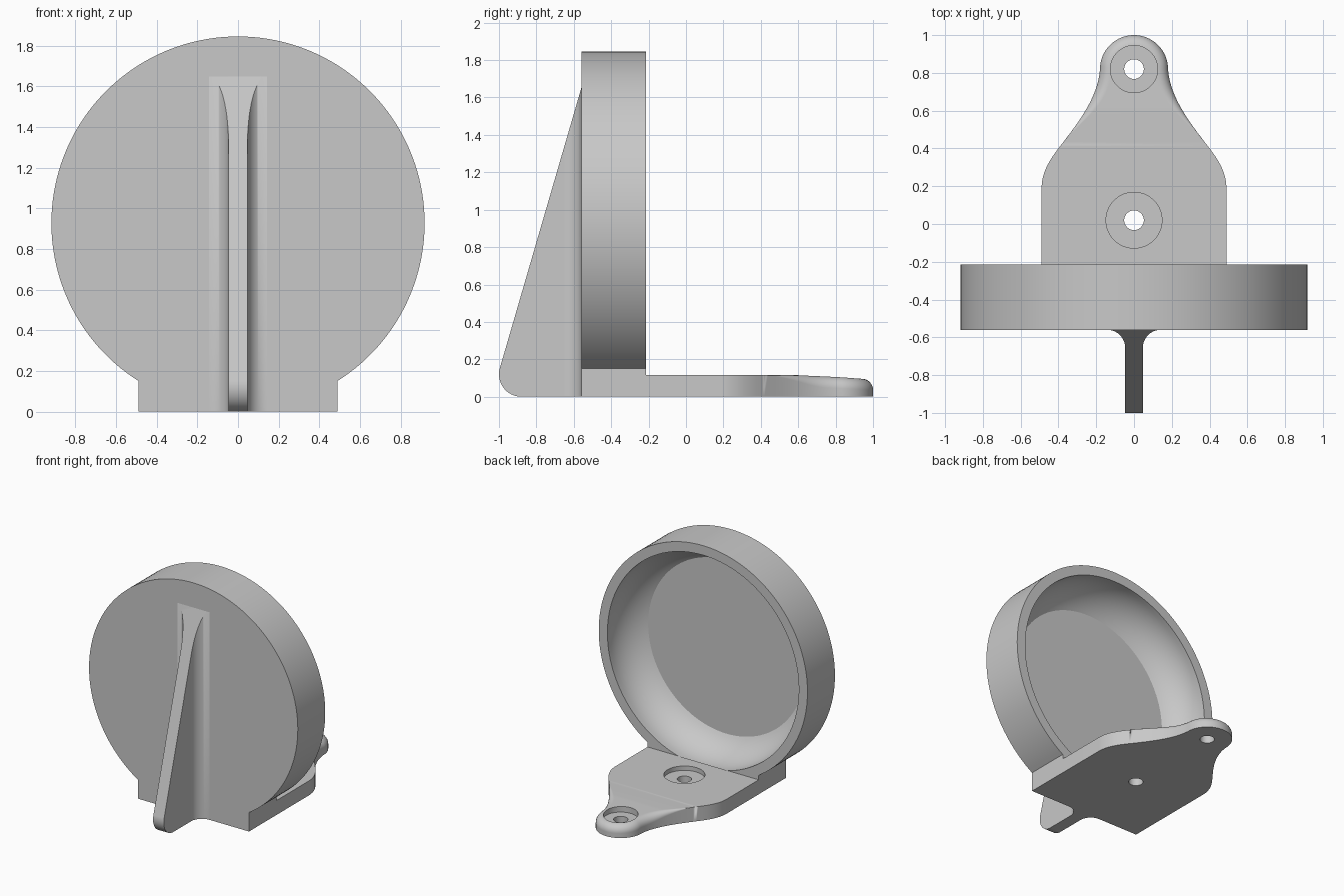
import bpy, bmesh
from math import sin, cos, pi, radians
from mathutils import Vector
from mathutils.geometry import interpolate_bezier

if "Cube" in bpy.data.objects:
    bpy.data.objects.remove(bpy.data.objects["Cube"])

GREY = (0.58, 0.58, 0.58, 1)
grey = bpy.data.materials.new("plain grey")
grey.use_nodes = True
grey.diffuse_color = GREY
grey.node_tree.nodes["Principled BSDF"].inputs["Base Color"].default_value = GREY


def finish_mesh(name, bm):
    bmesh.ops.remove_doubles(bm, verts=bm.verts, dist=1e-5)
    bmesh.ops.recalc_face_normals(bm, faces=bm.faces)
    mesh = bpy.data.meshes.new(name)
    bm.to_mesh(mesh)
    bm.free()
    mesh.materials.append(grey)
    obj = bpy.data.objects.new(name, mesh)
    bpy.context.collection.objects.link(obj)
    return obj


def prism(name, points, shift):
    """Extrude a closed 3D polygon along a vector."""
    bm = bmesh.new()
    near = [bm.verts.new(p) for p in points]
    far = [bm.verts.new(Vector(p) + Vector(shift)) for p in points]
    bm.faces.new(near)
    bm.faces.new(far[::-1])
    for i in range(len(near)):
        bm.faces.new((near[i - 1], near[i], far[i], far[i - 1]))
    return finish_mesh(name, bm)


def lathe(name, profile, centre, axis, steps=96):
    """Spin (radius, distance along axis) points into a closed solid."""
    axis = Vector(axis)
    side = axis.orthogonal().normalized()
    bm = bmesh.new()
    verts = [bm.verts.new(Vector(centre) + side * r + axis * d) for r, d in profile]
    edges = [bm.edges.new(pair) for pair in zip(verts, verts[1:])]
    bmesh.ops.spin(bm, geom=verts + edges, cent=centre, axis=axis, angle=2 * pi, steps=steps)
    return finish_mesh(name, bm)


def combine(obj, tool, operation):
    mod = obj.modifiers.new(operation.lower(), "BOOLEAN")
    mod.operation, mod.object, mod.solver = operation, tool, "EXACT"
    bpy.context.view_layer.objects.active = obj
    bpy.ops.object.modifier_apply(modifier=mod.name)
    bpy.data.objects.remove(tool)


def arc(cx, cy, r, start, end, n):
    angles = [radians(start + (end - start) * i / n) for i in range(n + 1)]
    return [(cx + r * cos(a), cy + r * sin(a)) for a in angles]


# Round cup with a squared foot
FRONT, BACK, R, CZ, FOOT = -0.56, -0.215, 0.918, 0.928, 0.489
outline = arc(0, CZ, R, -57.8, 237.8, 128) + [(-FOOT, 0), (FOOT, 0)]
cup = prism("cup", [(x, FRONT, z) for x, z in outline], (0, BACK - FRONT, 0))

# Hollow: straight lip, then a curved wall meeting the flat floor at an edge
BEND, OPENING, LIP = 0.307, 0.842, -0.03
wall = arc(OPENING - BEND, LIP, BEND, -59.7, 0, 16)
hollow = [(0, wall[0][1])] + wall + [(OPENING, 0.1), (0, 0.1)]
combine(cup, lathe("hollow_cutter", hollow, (0, BACK, CZ), (0, 1, 0), 128), "DIFFERENCE")

# Mounting plate: mirrored cross-sections along a curved half outline
half = [Vector((FOOT, BACK))]
for pts in (((FOOT, 0.19), (FOOT, 0.28), (0.44, 0.35), (0.385, 0.42)),
            ((0.385, 0.42), (0.30, 0.53), (0.19, 0.67), (0.18, 0.82))):
    half += [p.to_2d() for p in interpolate_bezier(*[Vector((*p, 0)) for p in pts], 20)][:-1]
half += [Vector(p) for p in arc(0, 0.82, 0.18, 0, 90, 20)]


def plate_section(i):
    p = half[i]
    along = half[min(i + 1, len(half) - 1)] - half[max(i - 1, 0)]
    normal = Vector((along.y, -along.x)).normalized()
    if i == len(half) - 1:
        normal = Vector((0, 1))
    # the rounded top edge grows toward the tip
    t = min(max((p.y - 0.42) / 0.33, 0), 1)
    r = 0.06 * t * t * (3 - 2 * t)
    top = 0.115 - 0.05 * max(p.y - 0.62, 0)
    right = [(p.x, p.y, 0)]
    for k in range(9):
        a = k / 8 * pi / 2
        q = p - normal * r * (1 - cos(a))
        right.append((max(q.x, 0), q.y, top - r + r * sin(a)))
    return right + [(-x, y, z) for x, y, z in reversed(right)]


bm = bmesh.new()
rows = [[bm.verts.new(p) for p in plate_section(i)] for i in range(len(half))]
bm.faces.new(rows[0])
for a, b in zip(rows, rows[1:]):
    for j in range(len(a)):
        bm.faces.new((a[j - 1], a[j], b[j], b[j - 1]))
plate = finish_mesh("mounting_plate", bm)

# Counterbored screw holes
for y, radius, seat in ((0.02, 0.148, 0.08), (0.82, 0.125, 0.065)):
    bore = [(0, -0.1), (0.052, -0.1), (0.052, seat), (radius, seat), (radius, 0.2), (0, 0.2)]
    combine(plate, lathe("screw_cutter", bore, (0, y, 0), (0, 0, 1), 64), "DIFFERENCE")

# Front rib: filleted plan shape trimmed by a sloping side shape
plan = [(0.142, -0.54)] + arc(0.142, -0.655, 0.095, 90, 180, 20) + [(0.047, -1.1)]
plan += [(-x, y) for x, y in reversed(plan)]
rib = prism("front_rib", [(x, y, 0) for x, y in plan], (0, 0, 1.9))
side = arc(-0.88, 0.12, 0.12, 164, 270, 16) + [(-0.5, 0), (-0.5, 1.856)]
trim = prism("rib_trimmer", [(-0.3, y, z) for y, z in side], (0.6, 0, 0))
combine(rib, trim, "INTERSECT")

# Smooth curved walls, crisp edges, flat areas kept even
for obj in (cup, plate, rib):
    bpy.ops.object.select_all(action="DESELECT")
    obj.select_set(True)
    bpy.context.view_layer.objects.active = obj
    bpy.ops.object.shade_smooth_by_angle(angle=radians(30))
    obj.modifiers.new("even_shading", "WEIGHTED_NORMAL").keep_sharp = True
